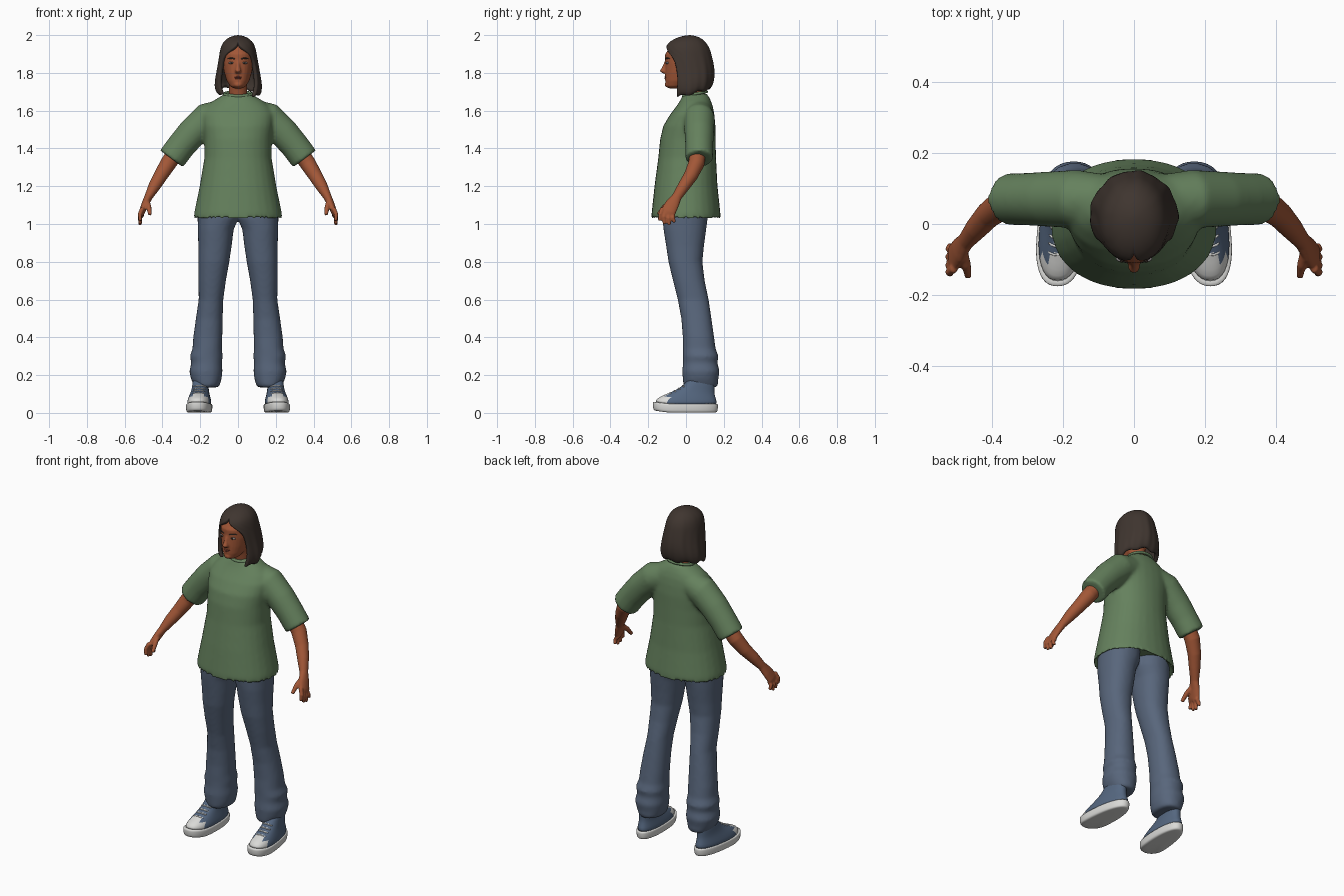
import bpy, bmesh, math
from mathutils import Vector, Matrix

if "Cube" in bpy.data.objects:
    bpy.data.objects.remove(bpy.data.objects["Cube"])


def material(name, *rgb):
    m = bpy.data.materials.new(name)
    m.use_nodes = True
    m.diffuse_color = (*rgb, 1)
    m.node_tree.nodes["Principled BSDF"].inputs["Base Color"].default_value = (*rgb, 1)
    return m


SKIN = material("brown skin", .36, .095, .038)
HAIR = material("dark brown hair", .05, .036, .029)
GREEN = material("green cotton", .13, .22, .11)
DENIM = material("blue denim", .098, .133, .2)
CANVAS = material("blue canvas", .09, .135, .215)
RUBBER = material("white rubber", .7, .7, .68)
LIP = material("lip red", .24, .055, .035)
EYE = material("eye grey", .32, .3, .3)
IRIS = material("dark iris", .03, .02, .015)


def loft(bm, rings, follow=False, seg=28, power=2.0):
    """Closed tube through rings (x, y, z, width, depth), level or square to its path."""
    pts = [Vector(r[:3]) for r in rings]
    loops = []
    for i, r in enumerate(rings):
        n = Vector((0, 0, 1))
        if follow:
            n = (pts[min(i + 1, len(pts) - 1)] - pts[max(i - 1, 0)]).normalized()
        u = Vector((0, 1, 0))
        u = (u - n * u.dot(n)).normalized()
        v = u.cross(n)
        loop = []
        for k in range(seg):
            a = math.tau * k / seg
            c, s = math.cos(a), math.sin(a)
            c = math.copysign(abs(c) ** (2 / power), c)
            s = math.copysign(abs(s) ** (2 / power), s)
            loop.append(bm.verts.new(pts[i] + v * c * r[3] + u * s * r[-1]))
        loops.append(loop)
    for a, b in zip(loops, loops[1:]):
        for k in range(seg):
            j = (k + 1) % seg
            bm.faces.new((a[k], a[j], b[j], b[k]))
    bm.faces.new(loops[0])
    bm.faces.new(loops[-1])


def ball(bm, place, size):
    bmesh.ops.create_icosphere(bm, subdivisions=3, radius=1,
                               matrix=Matrix.LocRotScale(Vector(place), None, Vector(size)))


def finish(name, bm, mats, mirror=False, voxel=0, smooth=0, subsurf=0, thick=0):
    bmesh.ops.recalc_face_normals(bm, faces=bm.faces[:])
    mesh = bpy.data.meshes.new(name)
    bm.to_mesh(mesh)
    bm.free()
    for m in mats:
        mesh.materials.append(m)
    mesh.shade_smooth()
    ob = bpy.data.objects.new(name, mesh)
    bpy.context.collection.objects.link(ob)
    if mirror:
        ob.modifiers.new("Mirror", 'MIRROR').use_mirror_merge = False
    if thick:
        mod = ob.modifiers.new("Thickness", 'SOLIDIFY')
        mod.thickness, mod.offset = thick, -1
    if voxel:
        mod = ob.modifiers.new("Blend", 'REMESH')
        mod.mode, mod.voxel_size, mod.use_smooth_shade = 'VOXEL', voxel, True
    if smooth:
        mod = ob.modifiers.new("Soften", 'SMOOTH')
        mod.factor, mod.iterations = .5, smooth
    if subsurf:
        mod = ob.modifiers.new("Round", 'SUBSURF')
        mod.levels = mod.render_levels = subsurf
    return ob


# Shirt: body and both sleeves blended together, with hollow hems
bm = bmesh.new()
body = [(1.08, .19, 0, .14), (1.045, .215, 0, .165), (1.025, .236, 0, .184),
        (1.06, .232, 0, .182), (1.2, .203, 0, .167), (1.35, .178, .006, .153),
        (1.45, .178, .01, .147), (1.52, .186, .018, .138), (1.58, .19, .033, .117),
        (1.62, .17, .045, .098), (1.65, .135, .05, .083), (1.677, .09, .05, .07),
        (1.69, .07, .05, .06)]
loft(bm, [(0, cy, z, w, d) for z, w, cy, d in body], power=2.2)
for s in (1, -1):
    loft(bm, [(s * x, .07, z, w, d) for x, z, w, d in (
        (.08, 1.585, .075, .07), (.16, 1.56, .085, .082), (.24, 1.485, .08, .078),
        (.3, 1.415, .076, .074), (.352, 1.345, .076, .073))], follow=True)
finish("shirt", bm, [GREEN], voxel=.01, smooth=7)

# Neck band
bm = bmesh.new()
band = [(math.cos(a) * .072, .047 + math.sin(a) * .06, 1.688 + .012 * math.sin(a))
        for a in [math.tau * k / 32 for k in range(32)]]
for p in band:
    ball(bm, p, (.011, .011, .009))
finish("shirt_collar", bm, [GREEN], voxel=.005, smooth=4)

# Trousers: two legs meeting at the hips, with folds above the hem
bm = bmesh.new()
legs = [(.105, 0, 1.15, .108, .12), (.106, -.005, 1.03, .108, .12),
        (.118, -.006, .97, .095, .113), (.122, -.005, .88, .088, .1),
        (.128, -.003, .8, .082, .09), (.137, .015, .7, .073, .084),
        (.143, .038, .6, .065, .082), (.152, .055, .5, .071, .08),
        (.16, .066, .4, .077, .083), (.163, .07, .34, .078, .087),
        (.168, .078, .3, .087, .094), (.166, .075, .265, .081, .091),
        (.17, .079, .22, .088, .099), (.168, .077, .18, .081, .094),
        (.165, .078, .145, .068, .092), (.165, .078, .135, .058, .082)]
loft(bm, legs, power=2.2)
finish("trousers", bm, [DENIM], mirror=True, voxel=.01, smooth=5)

# Arms with palms, fingers and thumbs
bm = bmesh.new()
loft(bm, [(.3, .07, 1.42, .044), (.37, .055, 1.32, .043), (.41, .025, 1.255, .037),
          (.443, -.012, 1.2, .032), (.473, -.048, 1.145, .022, .026),
          (.492, -.073, 1.105, .019, .037), (.508, -.094, 1.065, .016, .04),
          (.512, -.098, 1.05, .012, .034)], follow=True)
for y, z, tip_y, tip_z in ((-.124, 1.085, -.14, 1.018), (-.109, 1.075, -.115, 1.0),
                           (-.09, 1.063, -.088, .995), (-.071, 1.053, -.06, 1.008)):
    loft(bm, [(.505, y, z, .013), (.52, (y + tip_y) / 2 - .004, (z + tip_z) / 2, .0115),
              (.517, tip_y, tip_z, .009)], follow=True, seg=10)
loft(bm, [(.485, -.07, 1.125, .017), (.472, -.115, 1.09, .014), (.466, -.148, 1.05, .01)],
     follow=True, seg=10)
finish("arms", bm, [SKIN], mirror=True, voxel=.005, smooth=3)

# Head, neck, nose and chin in one skin
bm = bmesh.new()
skull = [(-.062, 1.718, .022, .028), (-.05, 1.73, .042, .055), (-.025, 1.758, .06, .085),
         (-.008, 1.8, .073, .103), (0, 1.85, .082, .11), (0, 1.9, .082, .11),
         (.005, 1.945, .065, .085), (.01, 1.97, .035, .045)]
loft(bm, [(0, cy, z, w, d) for cy, z, w, d in skull], power=2.15)
loft(bm, [(0, .045, 1.62, .058), (0, .04, 1.67, .049), (0, .015, 1.78, .048)])
loft(bm, [(0, -.102, 1.865, .009, .01), (0, -.114, 1.83, .011, .013),
          (0, -.12, 1.81, .017, .02), (0, -.112, 1.798, .013, .014)], seg=14)
ball(bm, (0, -.095, 1.738), (.024, .018, .016))
finish("head", bm, [SKIN], voxel=.005, smooth=4)

# Facial features
bm = bmesh.new()
ball(bm, (.034, -.097, 1.853), (.017, .01, .0065))
finish("eyes", bm, [EYE], mirror=True)
bm = bmesh.new()
ball(bm, (.034, -.104, 1.853), (.0065, .005, .006))
finish("irises", bm, [IRIS], mirror=True)
bm = bmesh.new()
loft(bm, [(.015, -.109, 1.873, .004), (.036, -.101, 1.88, .005), (.056, -.084, 1.874, .003)],
     follow=True, seg=8)
finish("eyebrows", bm, [HAIR], mirror=True, subsurf=1)
bm = bmesh.new()
for z, w, h in ((1.779, .025, .005), (1.771, .021, .006)):
    ball(bm, (0, -.1, z), (w, .014, h))
finish("lips", bm, [LIP])

# Hair: a shell that opens around the face and falls to the shoulders
rows = [(2.0, .02, .006, .006, 0), (1.992, .015, .045, .055, 0), (1.968, .008, .075, .092, 0),
        (1.945, .005, .088, .112, 2), (1.92, .006, .096, .122, 24), (1.895, .008, .1, .126, 44),
        (1.86, .012, .105, .13, 56), (1.8, .02, .114, .132, 58), (1.74, .024, .126, .125, 55),
        (1.69, .022, .124, .114, 50), (1.665, .02, .11, .102, 48)]
bm = bmesh.new()
N = 56
grid = []
for i, (z, cy, w, d, gap) in enumerate(rows):
    t = i / (len(rows) - 1)
    line = []
    for k in range(N + 1):
        a = math.radians(gap + (360 - 2 * gap) * k / N)
        wave = 1 + t * (.018 * math.sin(9 * a) + .012 * math.sin(17 * a + 1))
        lift = t ** 4 * (.024 * (1 - math.cos(a)) - .008 * math.sin(a) + .007 * math.sin(7 * a))
        line.append(bm.verts.new((w * wave * math.sin(a), cy - d * wave * math.cos(a), z + lift)))
    grid.append(line)
for p, q in zip(grid, grid[1:]):
    for k in range(N):
        bm.faces.new((p[k], p[k + 1], q[k + 1], q[k]))
bm.faces.new(grid[0][:-1])
bmesh.ops.remove_doubles(bm, verts=bm.verts[:], dist=.0004)
finish("hair", bm, [HAIR], thick=.022, subsurf=1)


# Shoes: footprint widens towards the toe and turns slightly outward
def foot_shape(bm):
    for v in bm.verts:
        x, y, z = v.co
        v.co = (.203 + x * (1 - .8 * y) - .07 * y, y, z + max(0, -y - .1) * .15)


bm = bmesh.new()
loft(bm, [(0, -.003, z, w, d) for z, w, d in (
    (0, .052, .152), (.003, .063, .167), (.012, .067, .172), (.042, .068, .174),
    (.048, .066, .172), (.049, .058, .162))], power=2.4)
foot_shape(bm)
finish("shoe_soles", bm, [RUBBER], mirror=True, subsurf=1)

bm = bmesh.new()
loft(bm, [(0, -.001, .035, .064, .168), (0, 0, .06, .062, .163), (0, .012, .085, .056, .143),
          (0, .03, .105, .05, .12), (0, .052, .125, .046, .098), (0, .075, .155, .044, .076),
          (0, .08, .19, .044, .068)], power=2.3, seg=40)
foot_shape(bm)
for f in bm.faces:
    f.material_index = int(f.calc_center_median().y < -.095)
finish("shoe_uppers", bm, [CANVAS, RUBBER], mirror=True, subsurf=1)

bm = bmesh.new()
for y, z in ((-.088, .106), (-.064, .118), (-.042, .13), (-.02, .145)):
    for s in (1, -1):
        loft(bm, [(-.034 * s, y + .026, z - .004, .004), (-.015 * s, y + .007, z, .004),
                  (.015 * s, y - .003, z, .004), (.034 * s, y + .014, z - .007, .004)],
             follow=True, seg=8)
foot_shape(bm)
finish("shoe_laces", bm, [RUBBER], mirror=True, subsurf=1)
